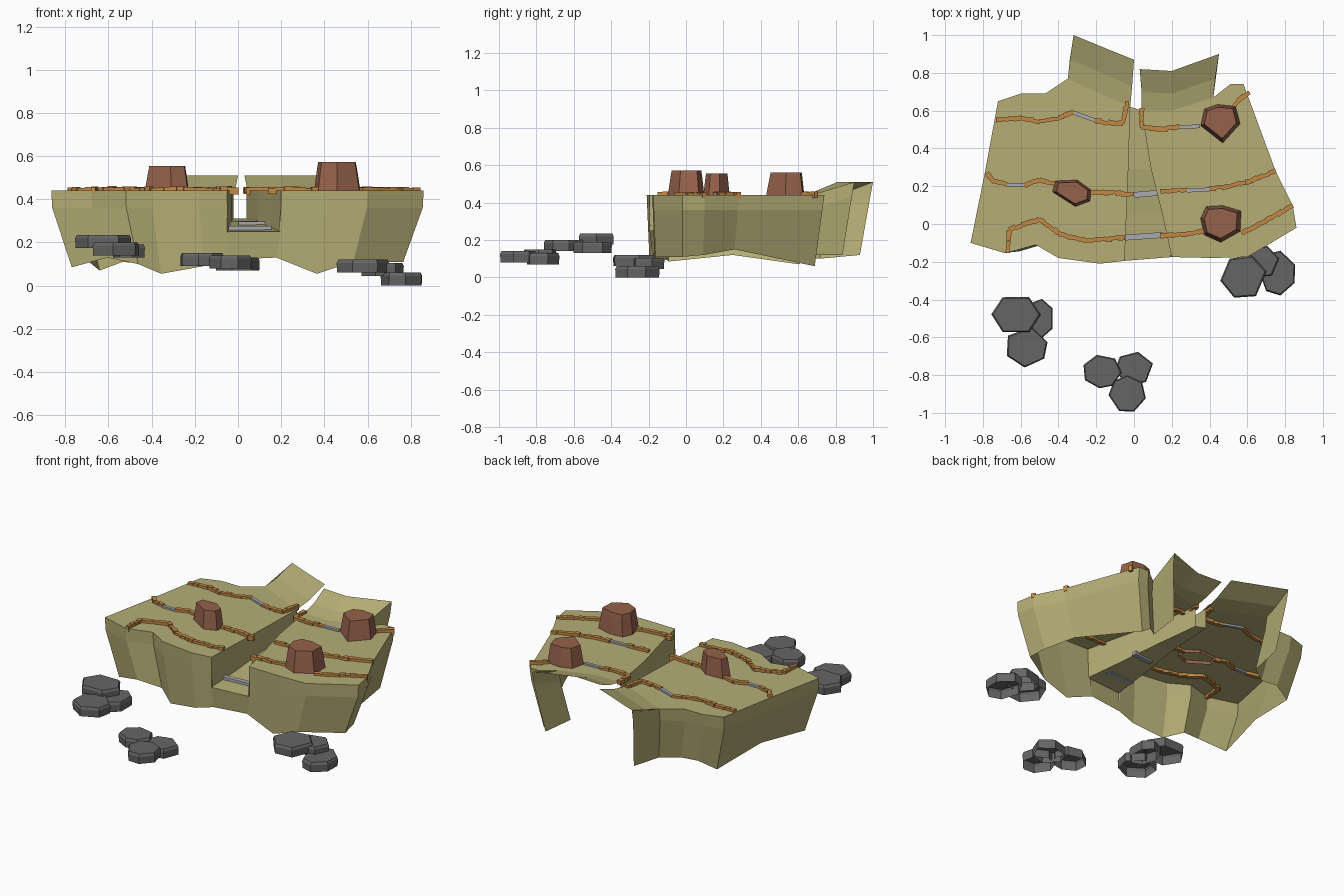
import bpy, bmesh, math, random
from mathutils import Vector, Matrix

if "Cube" in bpy.data.objects:
    bpy.data.objects.remove(bpy.data.objects["Cube"])
random.seed(4)


def mat(name, col):
    m = bpy.data.materials.new(name)
    m.diffuse_color = (*col, 1)
    m.use_nodes = True
    m.node_tree.nodes["Principled BSDF"].inputs["Base Color"].default_value = m.diffuse_color
    return m


OLIVE = mat("earth", (0.46, 0.42, 0.18))
BROWN = mat("rock_brown", (0.30, 0.12, 0.07))
ORANGE = mat("orange_stone", (0.55, 0.25, 0.06))
WATER = mat("grey_sill", (0.4, 0.41, 0.45))
GREY = mat("boulder_grey", (0.13, 0.13, 0.13))


def finish(bm, name, m):
    me = bpy.data.meshes.new(name)
    bm.to_mesh(me)
    bm.free()
    me.materials.append(m)
    ob = bpy.data.objects.new(name, me)
    bpy.context.collection.objects.link(ob)
    return ob


def strip(bm, rows):
    """Skin quads between consecutive rows of points."""
    vs = [[bm.verts.new(p) for p in r] for r in rows]
    for a, b in zip(vs, vs[1:]):
        for i in range(len(a) - 1):
            bm.faces.new((a[i], a[i + 1], b[i + 1], b[i]))


# open shell of one plateau half: outline entries are x, y, top z, bottom z
def plateau(name, outline, canyon, ramp):
    bm = bmesh.new()
    top = [(x, y, z) for x, y, z, b in outline]
    mid = [(x * .995, y * .985, z - .08) for x, y, z, b in outline]
    low = [(x * .89, y * .93, b) for x, y, z, b in outline]
    strip(bm, [top, mid, low])
    bm.faces.new([bm.verts.new(p) for p in top[:-1] + [(x, y, .44) for x, y, f in canyon]])
    # raised rear ramp
    strip(bm, ramp)
    # canyon side wall
    edge = canyon + [(outline[0][0], outline[0][1], .25)]
    strip(bm, [[(x, y, .44) for x, y, f in edge], edge])
    bmesh.ops.remove_doubles(bm, verts=bm.verts, dist=.001)
    bmesh.ops.recalc_face_normals(bm, faces=bm.faces)
    up = max((f for f in bm.faces), key=lambda f: f.calc_area())
    if up.normal.z < 0:
        bmesh.ops.reverse_faces(bm, faces=bm.faces)
    return finish(bm, name, OLIVE)


plateau("left_plateau",
        [(-.05, -.195, .44, .12), (-.18, -.21, .44, .09), (-.4, -.18, .44, .055),
         (-.52, -.11, .44, .1), (-.68, -.155, .44, .13), (-.865, -.1, .44, .085),
         (-.79, .27, .44, .12), (-.72, .65, .44, .07), (-.6, .69, .44, .11),
         (-.47, .69, .44, .1), (-.35, .77, .44, .1), (-.32, 1, .51, .12)],
        [(-.02, .62, .31), (-.03, .29, .3), (-.04, .05, .27)],
        [[(-.35, .77, .44), (-.18, .69, .44), (-.02, .62, .44)],
         [(-.34, .87, .46), (-.17, .8, .46), (-.01, .73, .46)],
         [(-.32, 1, .51), (-.15, .93, .51), (0, .87, .51)]])
plateau("right_plateau",
        [(.2, -.175, .44, .13), (.41, -.18, .44, .055), (.6, -.175, .44, .11),
         (.86, -.02, .44, .11), (.84, .1, .44, .12), (.75, .28, .44, .15),
         (.58, .74, .44, .06), (.51, .74, .44, .1), (.42, .67, .44, .12),
         (.45, .9, .51, .12)],
        [(.04, .6, .31), (.09, .29, .3), (.15, .05, .27)],
        [[(.42, .67, .44), (.2, .6, .44), (.04, .6, .44)],
         [(.43, .77, .46), (.2, .69, .46), (.04, .7, .46)],
         [(.45, .9, .51), (.2, .81, .51), (.03, .82, .51)]])

# canyon floor with its front face
bm = bmesh.new()
strip(bm, [[(.178, -.163, .13), (-.045, -.181, .12)], [(.2, -.175, .25), (-.05, -.195, .25)],
           [(.15, .05, .27), (-.04, .05, .27)], [(.09, .29, .3), (-.03, .29, .3)],
           [(.04, .6, .31), (-.02, .62, .31)]])
finish(bm, "canyon_floor", OLIVE)


# tapered stone: irregular polygon rings (z, scale) closed by a top, open below
def stone(name, pts, rings, m):
    n = len(pts)
    cx, cy = sum(p[0] for p in pts) / n, sum(p[1] for p in pts) / n
    bm = bmesh.new()
    vs = [[bm.verts.new((cx + (x - cx) * s, cy + (y - cy) * s, z)) for x, y in pts]
          for z, s in rings]
    for a, b in zip(vs, vs[1:]):
        for i in range(n):
            j = (i + 1) % n
            bm.faces.new((a[i], a[j], b[j], b[i]))
    bm.faces.new(vs[-1])
    bmesh.ops.recalc_face_normals(bm, faces=bm.faces)
    return finish(bm, name, m)


def blob(cx, cy, rx, ry, turn, n=6):
    out = []
    for i in range(n):
        a = math.radians(turn) + math.tau * (i + random.uniform(-.15, .15)) / n
        out.append((cx + rx * math.cos(a), cy + ry * math.sin(a)))
    return out


# brown outcrops on the plateau
OUTCROPS = [
    ([(-.435, .17), (-.42, .23), (-.3, .235), (-.225, .18), (-.23, .12), (-.31, .09)], .555),
    ([(.35, .52), (.37, .61), (.44, .635), (.54, .625), (.565, .53), (.47, .425)], .56),
    ([(.35, .03), (.38, .095), (.47, .1), (.57, .07), (.565, -.04), (.46, -.1), (.37, -.06)], .572)]
for k, (pts, top) in enumerate(OUTCROPS):
    stone(f"outcrop_{k + 1}", pts, [(.42, 1), (top - .03, .84), (top, .79)], BROWN)

# grey slabs in three clusters: x, y, rx, ry, base z, turn
SLABS = [(-.625, -.48, .13, .11, .175, 5), (-.5, -.5, .08, .105, .13, 25), (-.57, -.65, .115, .11, .14, 20),
         (-.17, -.78, .105, .09, .09, 0), (.0, -.765, .105, .09, .07, 15), (-.035, -.9, .1, .1, .08, 32),
         (.58, -.28, .125, .12, .06, 8), (.76, -.26, .1, .12, .0, 25), (.67, -.2, .1, .09, .045, 12)]
for k, (x, y, rx, ry, z, t) in enumerate(SLABS):
    stone(f"grey_slab_{k + 1}", blob(x, y, rx, ry, t, 7 if k % 2 else 6),
          [(z, .98), (z + .045, 1), (z + .06, .93)], GREY)


def block(bm, x, y, z, ang, sx, sy, sz):
    bmesh.ops.create_cube(bm, size=1, matrix=Matrix.Translation((x, y, z))
                          @ Matrix.Rotation(ang, 4, 'Z') @ Matrix.Diagonal((sx, sy, sz, 1)))


# rows of small orange edging stones
ROWS = [[(-.73, .55), (-.6, .56), (-.5, .54), (-.4, .56), (-.32, .59)],
        [(-.21, .55), (-.14, .535), (-.06, .53), (-.035, .65)],
        [(.04, .61), (.04, .51), (.15, .5), (.24, .515)], [(.52, .61), (.55, .65), (.61, .7)],
        [(-.78, .27), (-.74, .225), (-.67, .21)], [(-.58, .205), (-.5, .235), (-.42, .215)],
        [(-.24, .17), (-.1, .165), (0, .155)], [(.14, .17), (.28, .18)],
        [(.4, .185), (.5, .2), (.62, .23), (.75, .28)],
        [(-.67, -.15), (-.66, -.03), (-.5, .025), (-.4, -.05), (-.25, -.09), (-.05, -.07)],
        [(.14, -.06), (.25, -.055), (.37, -.04)], [(.57, -.05), (.7, .02), (.84, .1)]]
for k, row in enumerate(ROWS):
    bm = bmesh.new()
    for a, b in zip(row, row[1:]):
        a, b = Vector(a), Vector(b)
        d = b - a
        n = max(1, round(d.length / .033))
        for i in range(n):
            p = a + d * ((i + .5) / n)
            block(bm, p.x, p.y + random.uniform(-.003, .003), .44 + random.uniform(-.003, .003),
                  math.atan2(d.y, d.x) + random.uniform(-.15, .15),
                  d.length / n * 1.05, random.uniform(.02, .028), random.uniform(.026, .036))
    finish(bm, f"edging_stones_{k + 1}", ORANGE)

# grey sills filling the gaps and crossing the canyon: x, y, z, turn, length, width
for k, (x, y, z, t, l, w) in enumerate([
        (-.265, .57, .44, -20, .12, .02), (.295, .515, .44, 3, .11, .02), (-.625, .205, .44, 0, .1, .02),
        (.34, .18, .44, 3, .12, .02), (.07, .16, .285, 5, .14, .03), (.055, -.065, .265, 4, .2, .03)]):
    bm = bmesh.new()
    block(bm, x, y, z, math.radians(t), l, w, .022)
    finish(bm, f"sill_{k + 1}", WATER)
